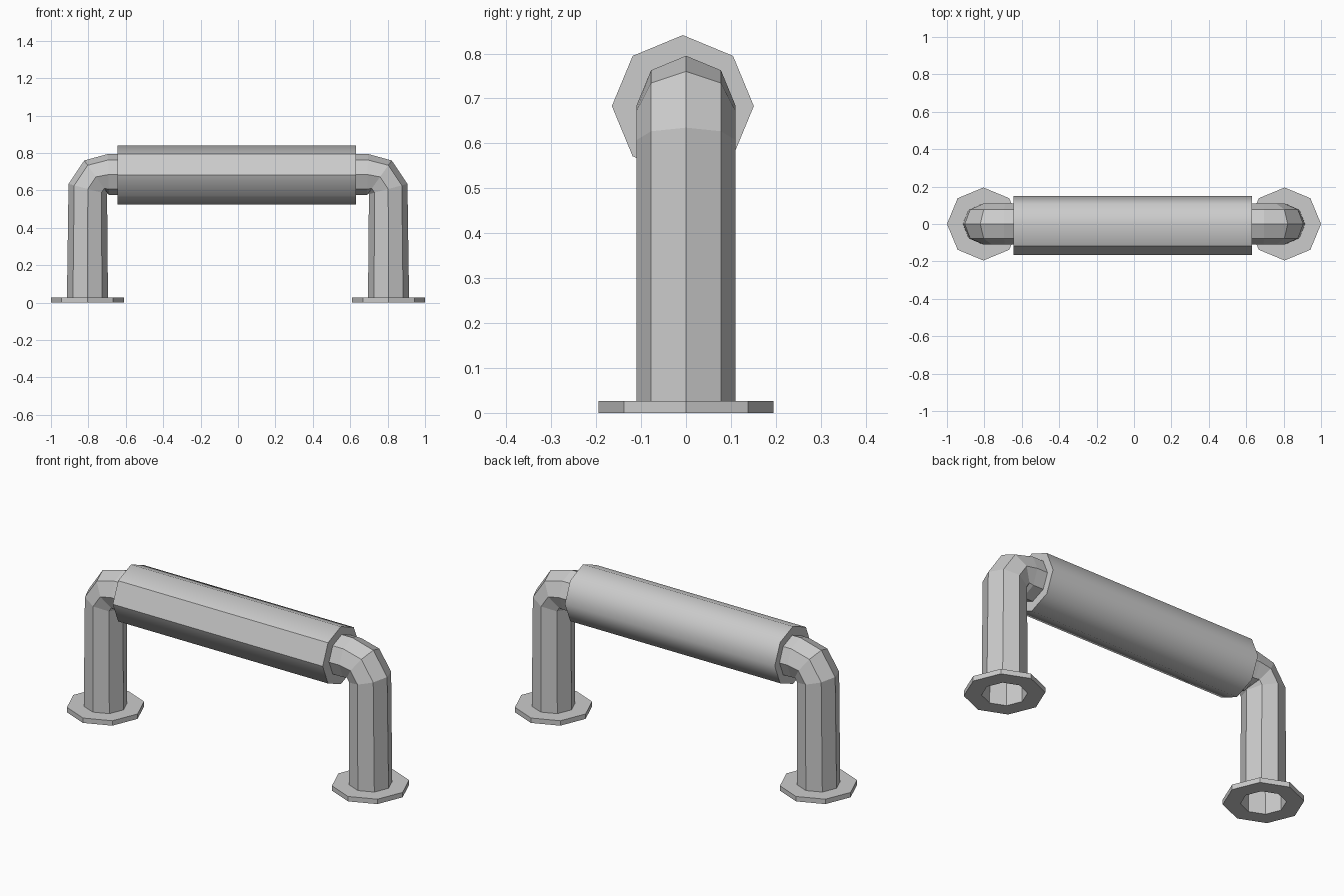
import bpy, bmesh
from math import cos, sin, pi
from mathutils import Vector

cube = bpy.data.objects.get("Cube")
if cube:
    bpy.data.objects.remove(cube)

SIDES = 8
metal = bpy.data.materials.new("grey metal")
metal.use_nodes = True
GREY = (0.6, 0.6, 0.6, 1)
metal.diffuse_color = GREY
metal.node_tree.nodes["Principled BSDF"].inputs["Base Color"].default_value = GREY


def ring(bm, centre, u, v):
    """Octagon of vertices spanned by the half-axes u and v."""
    angles = [2 * pi * i / SIDES for i in range(SIDES)]
    return [bm.verts.new(centre + u * cos(a) + v * sin(a)) for a in angles]


def bridge(bm, a, b):
    for i in range(SIDES):
        j = (i + 1) % SIDES
        bm.faces.new((a[i], a[j], b[j], b[i]))


def finish(bm, name):
    bmesh.ops.recalc_face_normals(bm, faces=bm.faces)
    mesh = bpy.data.meshes.new(name)
    bm.to_mesh(mesh)
    bm.free()
    mesh.materials.append(metal)
    obj = bpy.data.objects.new(name, mesh)
    bpy.context.collection.objects.link(obj)
    return obj


# Bent pipe: outer and inner (x, z) of each ring of the left half
half = [((0.915, 0), (0.695, 0)),
        ((0.906, 0.635), (0.70, 0.58)),
        ((0.822, 0.76), (0.697, 0.585)),
        ((0.695, 0.795), (0.69, 0.575))]
stations = [(s, o, i) for s, part in ((1, half), (-1, half[::-1])) for o, i in part]
bm = bmesh.new()
rings = []
for s, o, i in stations:
    outer, inner = Vector((s * o[0], 0, o[1])), Vector((s * i[0], 0, i[1]))
    rings.append(ring(bm, (outer + inner) / 2, (outer - inner) / 2, Vector((0, 0.11, 0))))
for a, b in zip(rings, rings[1:]):
    bridge(bm, a, b)
finish(bm, "bent_pipe")

# Foot flanges with a hole for the pipe
for name, x in (("left_flange", 0.805), ("right_flange", -0.805)):
    bm = bmesh.new()
    profile = [(0.11, 0), (0.195, 0), (0.195, 0.027), (0.11, 0.027)]
    loops = [ring(bm, Vector((x, 0, z)), Vector((r, 0, 0)), Vector((0, r, 0)))
             for r, z in profile]
    for a, b in zip(loops, loops[1:]):
        bridge(bm, a, b)
    finish(bm, name)

# Thick sleeve around the top bar
bm = bmesh.new()
R = 0.158
ends = [ring(bm, Vector((x, -0.007, 0.683)), Vector((0, R, 0)), Vector((0, 0, R)))
        for x in (-0.645, 0.63)]
bridge(bm, *ends)
for end in ends:
    bm.faces.new(end)
for f in bm.faces:
    f.smooth = len(f.verts) == 4
# Crisp cap rims and a crisp flat panel on the upper front
for e in bm.edges:
    e.smooth = all(f.smooth for f in e.link_faces)
for i in (3, 4):
    bm.edges.get((ends[0][i], ends[1][i])).smooth = False
finish(bm, "sleeve")
